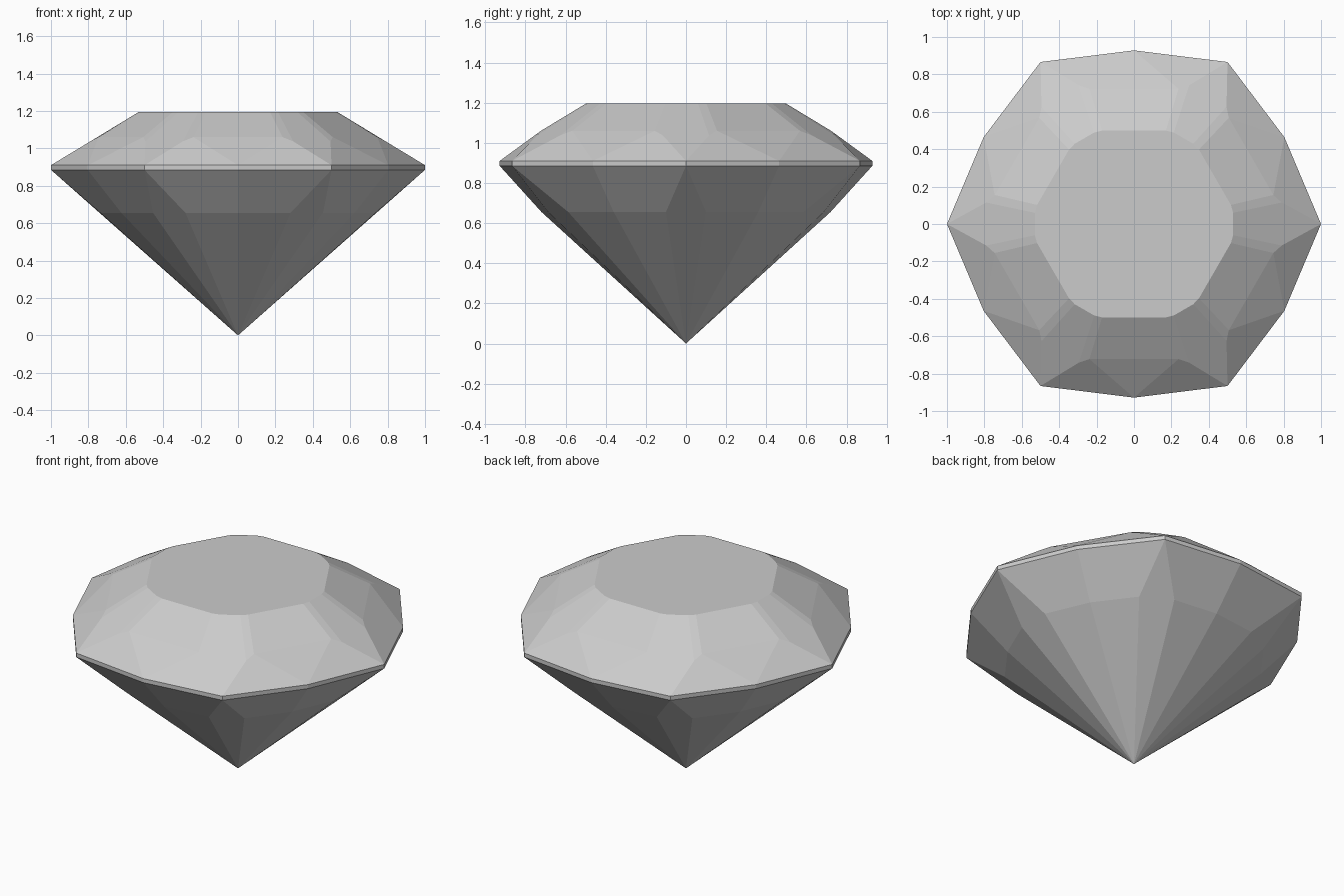
import bpy, bmesh
from math import radians
from mathutils import Matrix, Vector

default_cube = bpy.data.objects.get("Cube")
if default_cube:
    bpy.data.objects.remove(default_cube, do_unlink=True)

# Heights
TABLE, CROWN, RIDGE = 1.195, 1.06, 1.037
GIRDLE_TOP, GIRDLE_LOW, PAVILION = 0.91, 0.885, 0.655
SIDES = 6

# Points around one corner, before turning; y is mirrored by the side sign
POINTS = {
    "table_in": (0.53, 0.06, TABLE),
    "table_out": (0.518, 0.102, TABLE),
    "ridge": (0.79, 0.115, RIDGE),
    "star": (0.745, 0.155, CROWN),
    "corner_top": (1.0, 0.0, GIRDLE_TOP),
    "corner_low": (1.0, 0.0, GIRDLE_LOW),
    "mid_top": (0.804, 0.464, GIRDLE_TOP),
    "mid_low": (0.804, 0.464, GIRDLE_LOW),
    "pav_mid": (0.6235, 0.36, PAVILION),
    "pav_ridge": (0.735, 0.1, PAVILION),
    "tip": (0.0, 0.0, 0.0),
}

bm = bmesh.new()


def point(name, k, side=1):
    x, y, z = POINTS[name]
    turn = Matrix.Rotation(radians(360 / SIDES * k), 3, "Z")
    return turn @ Vector((x, y * side, z))


def facet(points):
    bm.faces.new([bm.verts.new(p) for p in points])


# Facets that mirror about each corner
HALF_FACETS = [
    ("table_in", "table_out", "star", "ridge"),
    ("ridge", "star", "mid_top", "corner_top"),
    ("corner_top", "mid_top", "mid_low", "corner_low"),
    ("corner_low", "mid_low", "pav_mid", "pav_ridge"),
    ("pav_ridge", "pav_mid", "tip"),
]

table = []
for k in range(SIDES):
    for side in (-1, 1):
        for names in HALF_FACETS:
            facet([point(n, k, side) for n in names])
    # Crown kite and pavilion kite on the corner
    facet([point("table_in", k, -1), point("ridge", k, -1), point("corner_top", k),
           point("ridge", k), point("table_in", k)])
    facet([point("corner_low", k), point("pav_ridge", k, -1),
           point("tip", k), point("pav_ridge", k)])
    # Main crown facet and the triangle below it, up to the next corner
    star, next_star = point("star", k), point("star", k + 1, -1)
    facet([point("table_out", k), star, next_star, point("table_out", k + 1, -1)])
    facet([star, point("mid_top", k), next_star])
    table += [point("table_out", k, -1), point("table_in", k, -1),
              point("table_in", k), point("table_out", k)]

# Flat table on top
facet(table)

bmesh.ops.remove_doubles(bm, verts=bm.verts, dist=0.002)
bmesh.ops.recalc_face_normals(bm, faces=bm.faces)

mesh = bpy.data.meshes.new("cut_gem")
bm.to_mesh(mesh)
bm.free()
gem = bpy.data.objects.new("cut_gem", mesh)
bpy.context.collection.objects.link(gem)

# Plain grey stone
grey = bpy.data.materials.new("pale_grey")
grey.use_nodes = True
colour = (0.6, 0.6, 0.6, 1.0)
grey.diffuse_color = colour
grey.node_tree.nodes["Principled BSDF"].inputs["Base Color"].default_value = colour
mesh.materials.append(grey)
